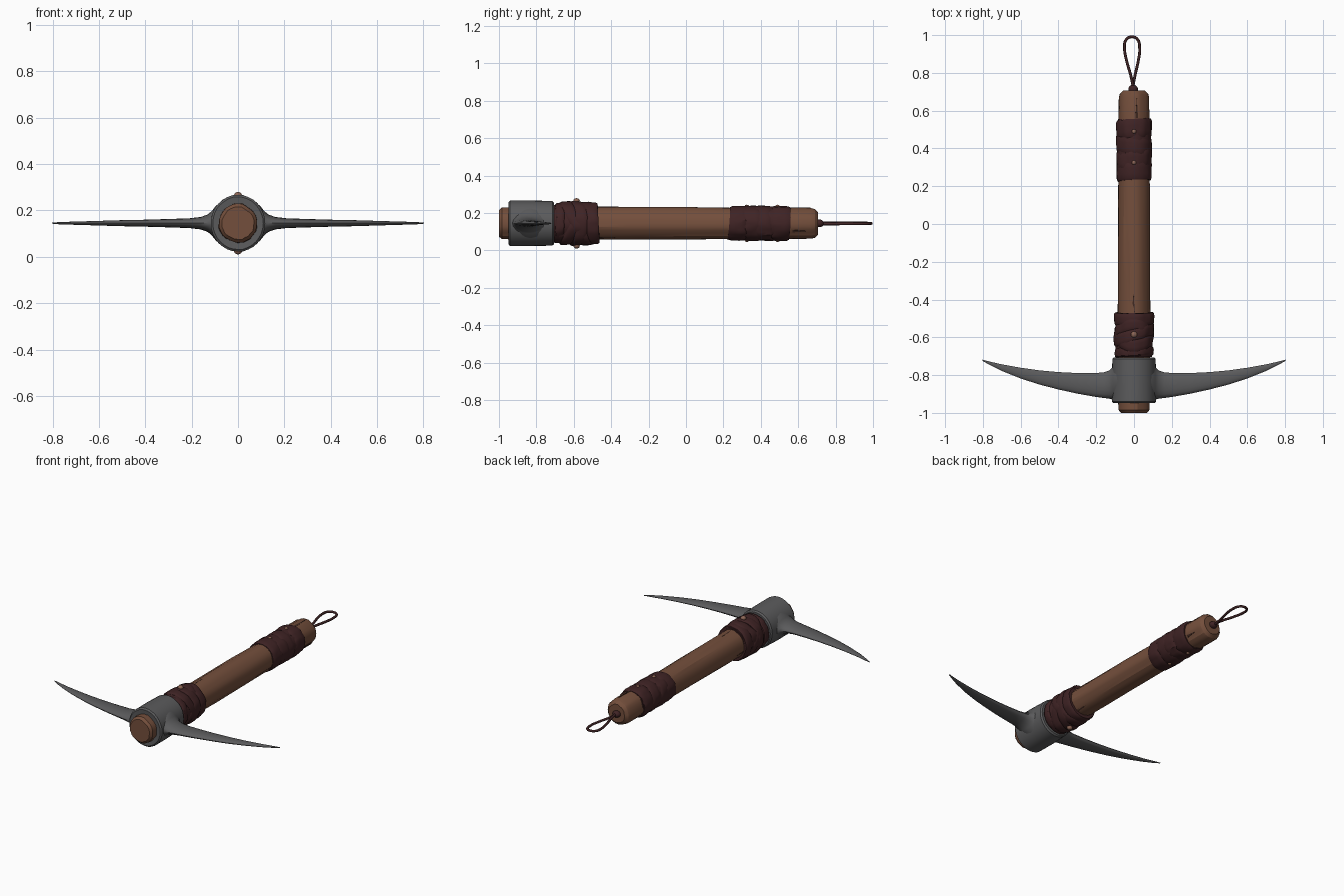
import bpy, bmesh, math, random
from mathutils import Vector, noise

if "Cube" in bpy.data.objects:
    bpy.data.objects.remove(bpy.data.objects["Cube"])

random.seed(4)
ZC = 0.145  # height of the handle axis


def material(name, rgb):
    m = bpy.data.materials.new(name)
    m.diffuse_color = (*rgb, 1)
    m.use_nodes = True
    m.node_tree.nodes["Principled BSDF"].inputs["Base Color"].default_value = m.diffuse_color
    return m


WOOD = material("brown wood", (0.175, 0.078, 0.045))
DARK = material("dark wood crack", (0.05, 0.022, 0.015))
LEATHER = material("dark red leather", (0.05, 0.017, 0.018))
METAL = material("grey iron", (0.105, 0.105, 0.108))
COPPER = material("copper rivet", (0.26, 0.13, 0.09))


def finish(name, bm, mat, angle=32):
    bmesh.ops.recalc_face_normals(bm, faces=bm.faces)
    me = bpy.data.meshes.new(name)
    bm.to_mesh(me)
    bm.free()
    ob = bpy.data.objects.new(name, me)
    bpy.context.collection.objects.link(ob)
    me.materials.append(mat)
    bpy.ops.object.select_all(action='DESELECT')
    ob.select_set(True)
    bpy.context.view_layer.objects.active = ob
    bpy.ops.object.shade_smooth_by_angle(angle=math.radians(angle))
    return ob


def skin(name, rings, mat, cap=True, loop=False, angle=32):
    """Bridge a list of closed point rings into one mesh."""
    bm = bmesh.new()
    vs = [[bm.verts.new(p) for p in ring] for ring in rings]
    n = len(vs[0])
    pairs = list(zip(vs, vs[1:])) + ([(vs[-1], vs[0])] if loop else [])
    for a, b in pairs:
        for i in range(n):
            bm.faces.new((a[i], a[(i + 1) % n], b[(i + 1) % n], b[i]))
    if cap and not loop:
        bm.faces.new(vs[0])
        bm.faces.new(vs[-1])
    return finish(name, bm, mat, angle)


def lathe(name, profile, mat, seg=32, sx=1.0, sz=1.0, tilt=0.0, phase=0.0,
          rough=0.0, grain=None, loop=False, angle=32):
    """Revolve (y, r) around the handle axis, with optional tilt and roughness."""
    rings = []
    for y, r in profile:
        ring = []
        for i in range(seg):
            a = 2 * math.pi * i / seg
            c, s = math.cos(a), math.sin(a)
            yy = y + tilt * math.sin(a + phase)
            rr = r + rough * noise.noise(Vector((c * 3, yy * 14, s * 3 + phase)))
            if grain:
                rr += grain[i] * min(1, r / 0.08)
            ring.append((rr * c * sx, yy, ZC + rr * s * sz))
        rings.append(ring)
    return skin(name, rings, mat, loop=loop, angle=angle)


# handle: slightly uneven wooden shaft with long grain facets
grain = [random.uniform(-0.003, 0.002) for _ in range(28)]
lathe("handle", [(-1.0, 0.070), (-0.985, 0.083), (-0.9, 0.086), (-0.6, 0.087), (-0.3, 0.087),
                 (0.0, 0.086), (0.25, 0.084), (0.5, 0.083), (0.67, 0.082), (0.69, 0.076),
                 (0.707, 0.058)], WOOD, 28, rough=0.004, grain=grain, angle=25)

# wood cracks: thin dark slivers lying on the shaft
for k, (y0, y1, ang, r) in enumerate([(0.56, 0.665, 80, 0.083), (-0.47, -0.36, 92, 0.087),
                                      (-0.47, -0.40, 200, 0.087), (0.57, 0.64, 215, 0.083),
                                      (0.57, 0.64, 330, 0.083), (-0.46, -0.38, 300, 0.087)]):
    bm = bmesh.new()
    pts = []
    for y, w in ((y0, -5), (y1, 0), (y0, 5)):
        a = math.radians(ang + w)
        pts.append(bm.verts.new((math.cos(a) * (r + 0.002), y, ZC + math.sin(a) * (r + 0.002))))
    f = bm.faces.new(pts)
    ext = bmesh.ops.extrude_face_region(bm, geom=[f])
    a = math.radians(ang)
    for v in ext["geom"]:
        if isinstance(v, bmesh.types.BMVert):
            v.co -= Vector((math.cos(a), 0, math.sin(a))) * 0.006
    finish(f"wood_crack_{k}", bm, DARK)

# iron collar of the pick head, open tube around the shaft
lathe("head_collar", [(-0.945, 0.080), (-0.948, 0.112), (-0.94, 0.121), (-0.83, 0.121),
                      (-0.715, 0.118), (-0.706, 0.110), (-0.706, 0.080)],
      METAL, 32, sx=0.97, sz=1.01, rough=0.002, loop=True)

# two mirrored blades: (x, lower y, upper y, half thickness)
BLADE = [(0.06, -0.938, -0.715, 0.098), (0.095, -0.935, -0.73, 0.076), (0.112, -0.93, -0.755, 0.054),
         (0.13, -0.925, -0.775, 0.038), (0.16, -0.921, -0.785, 0.027), (0.21, -0.914, -0.79, 0.021),
         (0.30, -0.898, -0.789, 0.018), (0.40, -0.876, -0.784, 0.015), (0.50, -0.85, -0.775, 0.013),
         (0.60, -0.818, -0.761, 0.010), (0.70, -0.778, -0.743, 0.007), (0.77, -0.743, -0.727, 0.005),
         (0.803, -0.724, -0.718, 0.002)]
for side, label in ((1, "right"), (-1, "left")):
    rings = []
    for x, y0, y1, t in BLADE:
        ring = []
        for i in range(16):
            a = 2 * math.pi * i / 16
            ring.append((side * x, (y0 + y1) / 2 + (y1 - y0) / 2 * math.cos(a),
                         ZC + t * math.sin(a)))
        rings.append(ring)
    skin(f"blade_{label}", rings, METAL, angle=40)


def band(name, y0, y1, r, **kw):
    """A closed leather band that dips into the shaft at both edges."""
    mid = [(y0 + (y1 - y0) * t, r + 0.003 * math.sin(math.pi * t)) for t in (0.12, 0.35, 0.65, 0.88)]
    lathe(name, [(y0, 0.072), (y0, r - 0.004)] + mid + [(y1, r - 0.004), (y1, 0.072)],
          LEATHER, 36, rough=0.006, loop=True, **kw)


# grip wrap near the handle end
band("grip_base", 0.235, 0.555, 0.087)
for k, (a, b, tl, ph) in enumerate([(0.228, 0.325, 0.008, 0.5), (0.30, 0.395, 0.014, 2.2),
                                    (0.375, 0.465, 0.012, 4.0), (0.455, 0.553, 0.007, 1.0)]):
    band(f"grip_wrap_{k}", a, b, 0.091, tilt=tl, phase=ph)

# leather binding below the head, with crossed straps
band("binding_base", -0.705, -0.47, 0.098, sx=0.98, sz=1.03)
band("binding_collar", -0.702, -0.655, 0.104, sx=0.97, tilt=0.006, phase=1)
band("binding_edge", -0.535, -0.468, 0.106, sx=0.97, sz=1.03, tilt=0.006, phase=3)
for k, (tl, ph) in enumerate([(0.055, 0.0), (-0.055, 0.0), (0.03, 1.57)]):
    band(f"binding_strap_{k}", -0.62, -0.555, 0.107 + 0.002 * k, sx=0.94, sz=1.05, tilt=tl, phase=ph)


# rivets: domed studs through the straps, top and bottom
def rivet(name, y, r, up, size):
    bm = bmesh.new()
    bmesh.ops.create_uvsphere(bm, u_segments=12, v_segments=8, radius=size)
    for v in bm.verts:
        v.co = Vector((v.co.x, v.co.y + y, ZC + up * r + v.co.z * 0.8))
    finish(name, bm, COPPER)


for up, label in ((1, "top"), (-1, "bottom")):
    rivet(f"binding_rivet_{label}", -0.585, 0.121, up, 0.017)
    for k, y in enumerate((0.325, 0.49)):
        rivet(f"grip_rivet_{label}_{k}", y, 0.09, up, 0.012)

# knot at the handle end
bm = bmesh.new()
bmesh.ops.create_uvsphere(bm, u_segments=14, v_segments=8, radius=0.026)
for v in bm.verts:
    v.co = Vector((v.co.x - 0.005, v.co.y * 0.95 + 0.713, v.co.z * 0.8 + ZC))
finish("cord_knot", bm, LEATHER)

# hanging cord: teardrop loop
PATH = [(-0.004, 0.725), (-0.018, 0.79), (-0.038, 0.86), (-0.050, 0.93), (-0.042, 0.975), (-0.012, 0.991),
        (0.018, 0.978), (0.030, 0.93), (0.022, 0.86), (0.006, 0.79), (-0.006, 0.725)]
cu = bpy.data.curves.new("hanging_cord", 'CURVE')
cu.dimensions = '3D'
cu.bevel_depth = 0.0075
cu.bevel_resolution = 2
cu.resolution_u = 5
sp = cu.splines.new('BEZIER')
sp.bezier_points.add(len(PATH) - 1)
for k, (p, (x, y)) in enumerate(zip(sp.bezier_points, PATH)):
    p.co = (x, y, ZC + 0.003 * math.cos(math.pi * k / 10))
    p.handle_left_type = p.handle_right_type = 'AUTO'
cord = bpy.data.objects.new("hanging_cord", cu)
cu.materials.append(LEATHER)
bpy.context.collection.objects.link(cord)
bpy.ops.object.select_all(action='DESELECT')
cord.select_set(True)
bpy.context.view_layer.objects.active = cord
bpy.ops.object.convert(target='MESH')
